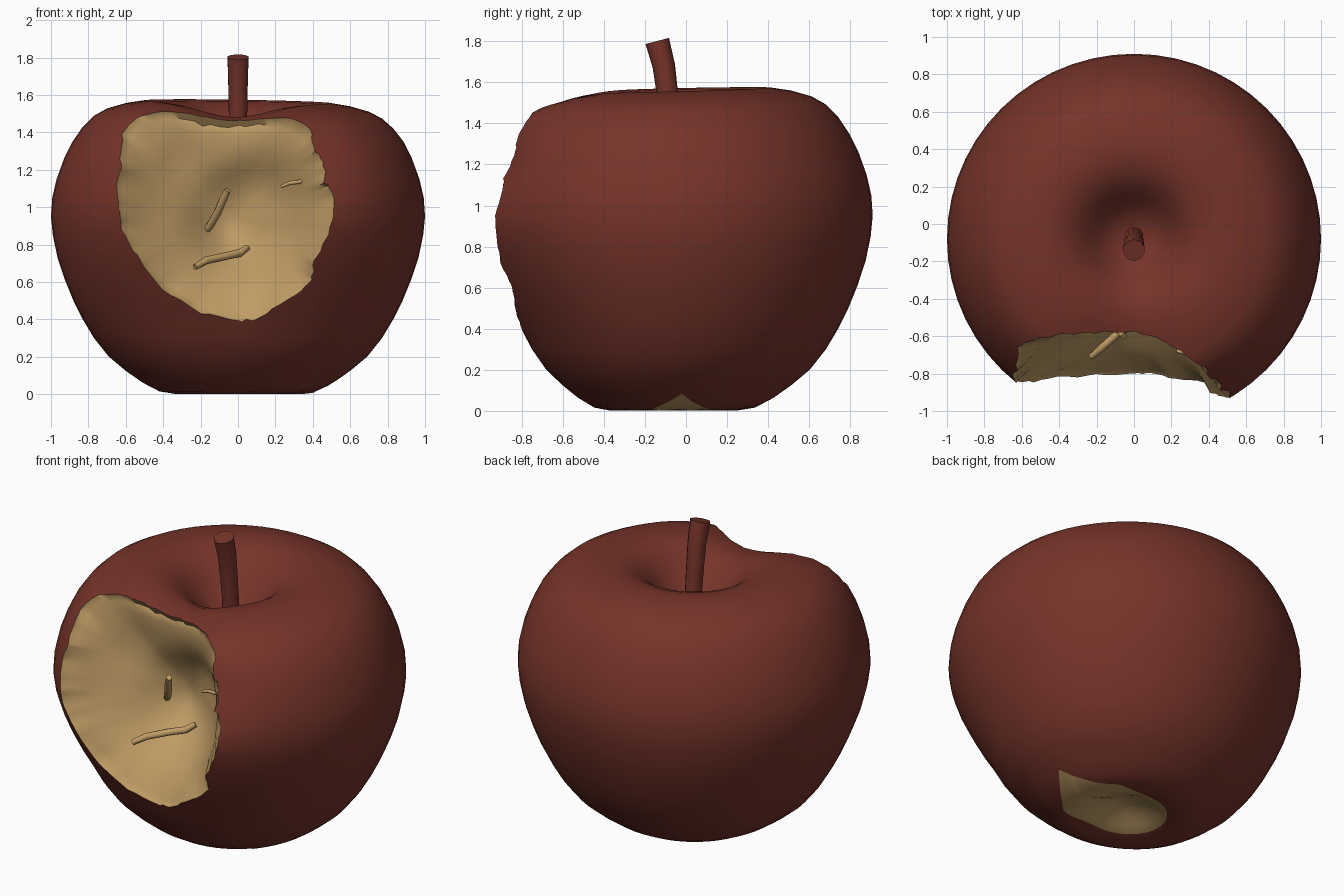
import bpy, bmesh, math, random
from mathutils import Vector

if "Cube" in bpy.data.objects:
    bpy.data.objects.remove(bpy.data.objects["Cube"])

random.seed(4)
N = 56
CY = -0.08          # apple axis in y


def material(name, rgb):
    m = bpy.data.materials.new(name)
    m.diffuse_color = (*rgb, 1)
    m.use_nodes = True
    m.node_tree.nodes["Principled BSDF"].inputs["Base Color"].default_value = m.diffuse_color
    return m


SKIN = material("red_skin", (0.18, 0.034, 0.023))
FLESH = material("tan_flesh", (0.52, 0.33, 0.13))


def finish(name, bm, mats, angle=50):
    bmesh.ops.recalc_face_normals(bm, faces=bm.faces)
    me = bpy.data.meshes.new(name)
    bm.to_mesh(me)
    bm.free()
    ob = bpy.data.objects.new(name, me)
    bpy.context.collection.objects.link(ob)
    for m in mats:
        me.materials.append(m)
    smooth(ob, angle)
    return ob


def smooth(ob, angle):
    bpy.ops.object.select_all(action='DESELECT')
    ob.select_set(True)
    bpy.context.view_layer.objects.active = ob
    bpy.ops.object.shade_smooth_by_angle(angle=math.radians(angle))


def skin_rings(bm, rings, start, end, mat_of):
    """Bridge closed rings and fan both ends to single points."""
    vs = [[bm.verts.new(p) for p in r] for r in rings]
    n = len(vs[0])
    a, b = bm.verts.new(start), bm.verts.new(end)
    for i in range(n):
        j = (i + 1) % n
        bm.faces.new((a, vs[0][j], vs[0][i])).material_index = mat_of(0)
        for k in range(len(vs) - 1):
            f = bm.faces.new((vs[k][i], vs[k][j], vs[k + 1][j], vs[k + 1][i]))
            f.material_index = mat_of(k + 1)
        bm.faces.new((vs[-1][i], vs[-1][j], b)).material_index = mat_of(len(vs))


def tube(name, path, radii, sides, mat):
    pts = [Vector(p) for p in path]
    rings = []
    for i, p in enumerate(pts):
        t = (pts[min(i + 1, len(pts) - 1)] - pts[max(i - 1, 0)]).normalized()
        u = t.cross(Vector((0.3, 1, 0.2))).normalized()
        w = t.cross(u)
        rings.append([p + radii[i] * (u * math.cos(q) + w * math.sin(q))
                      for q in (2 * math.pi * k / sides for k in range(sides))])
    bm = bmesh.new()
    skin_rings(bm, rings, pts[0], pts[-1], lambda k: 0)
    return finish(name, bm, [mat])


# ---- apple body: turned profile, with a teardrop patch under the base
BASE = [(0, .1), (.12, .07), (.22, .02), (.32, 0), (.4, .005), (.5, .055), (.6, .125), (.69, .2)]
SIDE = [(.69, .2), (.77, .3), (.83, .4), (.88, .5), (.925, .61), (.965, .73), (.99, .85), (1, .95),
        (.993, 1.05), (.97, 1.15), (.93, 1.26), (.885, 1.35), (.83, 1.43), (.77, 1.49), (.7, 1.53),
        (.6, 1.56), (.5, 1.577), (.42, 1.57), (.35, 1.545), (.29, 1.505), (.23, 1.44), (.17, 1.37),
        (.1, 1.32)]


def base_z(r):
    for (r0, z0), (r1, z1) in zip(BASE, BASE[1:]):
        if r <= r1:
            return z0 + (z1 - z0) * (r - r0) / (r1 - r0)
    return BASE[-1][1]


def patch_radius(a):
    s, c = abs(math.sin(a)), math.cos(a)
    return min(.54 * .9 / (s + .9 * c), .24 / max(s, .01)) if c > 0 else .24


def place(a, r, z):
    x, y = r * math.cos(a), .99 * r * math.sin(a)
    if y < 0:                                   # flatter lower front
        y *= 1 - .12 * min(1, max(0, (.9 - z) / .5))
    p = Vector((x, y + CY, z))
    if z > 1:                                   # skin sags above and beside the bite
        d = (p - Vector((-.03, -.68, 1.5))).length
        p.z -= .11 * math.exp(-(d / .28) ** 2)
        d = (p - Vector((.4, -.92, 1.25))).length
        p.y += .06 * math.exp(-(d / .22) ** 2)
        p.z -= max(0, z - 1.35) / .2 * (.012 + .014 * x - .02 * y)
    return p


ANG = [2 * math.pi * i / N for i in range(N)]
SHIFT = 2 * math.pi / N
rings = []
for t in (.25, .5, .75, 1):
    rad = [t * patch_radius(a - SHIFT) for a in ANG]
    rings.append([place(a, r, base_z(r)) for a, r in zip(ANG, rad)])
for t in (.2, .4, .6, .8):
    rad = [(1 - t) * patch_radius(a - SHIFT) + t * .69 for a in ANG]
    rings.append([place(a, r, base_z(r)) for a, r in zip(ANG, rad)])
rings += [[place(a, r, z) for a in ANG] for r, z in SIDE]
bm = bmesh.new()
skin_rings(bm, rings, (0, CY, .1), (0, CY, 1.3), lambda k: 1 if k < 4 else 0)
apple = finish("apple_body", bm, [SKIN, FLESH])

# ---- bite cutter: ragged rim, hollow floor, cone opening outwards
RIM = [(-.62, -.66, 1.4), (-.54, -.62, 1.5), (-.36, -.58, 1.5), (-.2, -.55, 1.45), (0, -.56, 1.44),
       (.14, -.6, 1.45), (.25, -.66, 1.46), (.38, -.76, 1.4), (.4, -.82, 1.32), (.47, -.85, 1.25),
       (.46, -.88, 1.13), (.51, -.89, 1.05), (.49, -.91, .9), (.42, -.92, .72), (.4, -.85, .6),
       (.28, -.85, .5), (.1, -.8, .4), (0, -.8, .39), (-.2, -.8, .44), (-.4, -.79, .57),
       (-.52, -.84, .7), (-.61, -.84, .85), (-.63, -.83, 1), (-.65, -.79, 1.12), (-.62, -.78, 1.22)]
CORE = Vector((0, CY, .85))
BX, BZ = -.05, .95
rim = []
for i, p in enumerate(RIM):
    p, q = Vector(p), Vector(RIM[(i + 1) % len(RIM)])
    for t in (0, .25, .5, .75):
        j = Vector((random.uniform(-.01, .01), 0, random.uniform(-.01, .01)))
        rim.append(p.lerp(q, t) + j)
M = len(rim)
# softened rim that shapes the floor, so the ragged edge leaves no creases
soft = [sum((rim[(i + k) % M] for k in range(-7, 8)), Vector()) / 15 for i in range(M)]


def floor_point(i, s):
    p = soft[i].lerp(rim[i], max(0, (s - .8) / .2))
    x, z = BX + s * (p.x - BX), BZ + s * (p.z - BZ)
    y = -.5 + (p.y + .5) * s ** 1.8
    hollow = math.exp(-(((x - .06) / .3) ** 2 + ((z - .95) / .27) ** 2) ** 2)
    lumps = .02 * math.sin(11 * x + 2) * math.sin(9 * z) * (1 - s * s)
    return Vector((x, y + .09 * hollow + lumps, z))


rings = [[floor_point(i, s) for i in range(M)]
         for s in (.06, .12, .2, .3, .4, .5, .6, .7, .8, .88, .95)]
rings.append([CORE + (p - CORE) * .985 for p in rim])
rings.append([CORE + (p - CORE) * 1.6 for p in rim])
bm = bmesh.new()
skin_rings(bm, rings, floor_point(0, 0), (BX, -2.2, 1), lambda k: 1)
cutter = finish("bite_cutter", bm, [SKIN, FLESH])
cutter.hide_render = True

mod = apple.modifiers.new("bite", 'BOOLEAN')
mod.operation = 'DIFFERENCE'
mod.solver = 'EXACT'
mod.object = cutter
bpy.context.view_layer.objects.active = apple
bpy.ops.object.modifier_apply(modifier=mod.name)
bpy.data.objects.remove(cutter)
smooth(apple, 50)

# ---- stem
tube("stem", [(0, -.06, 1.2), (0, -.075, 1.4), (0, -.09, 1.54), (0, -.108, 1.68), (0, -.14, 1.802)],
     [.05, .05, .052, .055, .059], 10, SKIN)

# ---- small worms lying in the bite
WORMS = [
    ([(-.055, -.6, 1.09), (-.08, -.57, 1.04), (-.11, -.53, .97), (-.15, -.48, .9), (-.19, -.43, .855)], .021),
    ([(.05, -.49, .785), (.01, -.53, .755), (-.08, -.58, .735), (-.17, -.66, .715), (-.23, -.71, .68)], .021),
    ([(.37, -.7, 1.16), (.33, -.7, 1.135), (.28, -.69, 1.13), (.23, -.68, 1.11)], .011),
]
for i, (path, r) in enumerate(WORMS):
    n = len(path)
    tube(f"worm_{i + 1}", path, [r * .8] + [r] * (n - 2) + [r * .8], 8, FLESH)
